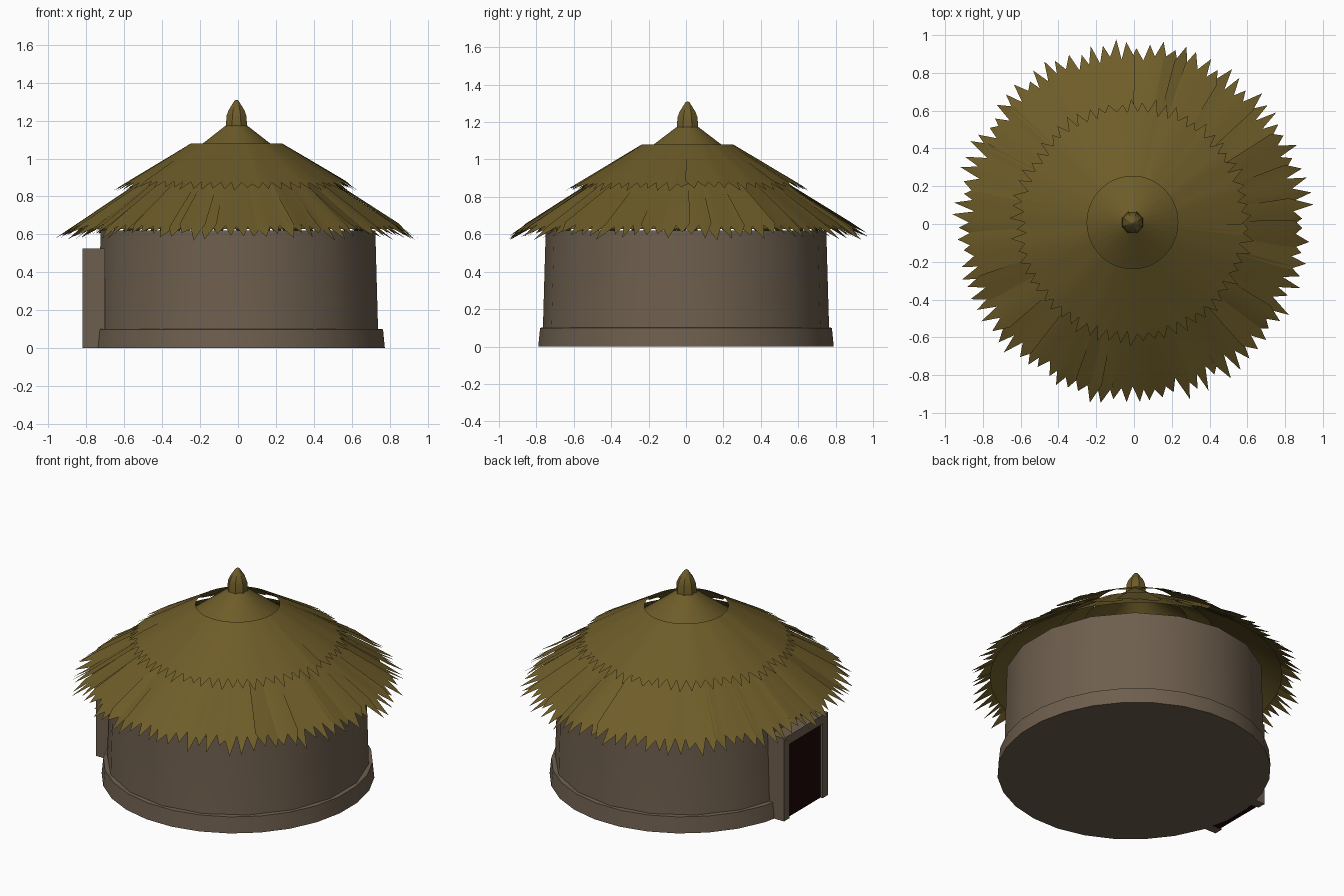
import bpy, bmesh, math, random
from mathutils import Vector

random.seed(4)
if "Cube" in bpy.data.objects:
    bpy.data.objects.remove(bpy.data.objects["Cube"], do_unlink=True)


def material(name, rgb):
    m = bpy.data.materials.new(name)
    m.use_nodes = True
    m.diffuse_color = (*rgb, 1)
    m.node_tree.nodes["Principled BSDF"].inputs["Base Color"].default_value = (*rgb, 1)
    return m


THATCH = material("dry thatch", (0.155, 0.108, 0.022))
CLAY = material("brown clay", (0.155, 0.113, 0.076))
DARK = material("dark doorway", (0.012, 0.002, 0.002))
SQUASH = 0.98          # plan is slightly narrower across x


def finish(bm, name, mat, smooth=None):
    mesh = bpy.data.meshes.new(name)
    bm.to_mesh(mesh)
    bm.free()
    mesh.materials.append(mat)
    ob = bpy.data.objects.new(name, mesh)
    bpy.context.collection.objects.link(ob)
    if smooth:
        bpy.ops.object.select_all(action='DESELECT')
        ob.select_set(True)
        bpy.context.view_layer.objects.active = ob
        bpy.ops.object.shade_smooth_by_angle(angle=math.radians(smooth))
    return ob


def polar(r, a, z):
    return Vector((r * math.cos(a) * SQUASH, r * math.sin(a), z))


def lathe(name, profile, sides, mat, smooth=None, cap_bottom=False, cap_top=False):
    """Rings from (radius, height) pairs, listed bottom to top."""
    bm = bmesh.new()
    rings = [[bm.verts.new(polar(r, math.tau * (i + 0.5) / sides, z)) for i in range(sides)]
             for r, z in profile]
    for lo, hi in zip(rings, rings[1:]):
        for i in range(sides):
            j = (i + 1) % sides
            bm.faces.new((lo[i], lo[j], hi[j], hi[i]))
    if cap_bottom:
        bm.faces.new(rings[0][::-1])
    if cap_top:
        bm.faces.new(rings[-1])
    return finish(bm, name, mat, smooth)


def box(name, lo, hi, mat):
    bm = bmesh.new()
    bmesh.ops.create_cube(bm, size=1)
    for v in bm.verts:
        v.co = [(a + b) / 2 + c * (b - a) for a, b, c in zip(lo, hi, v.co)]
    return finish(bm, name, mat)


def thatch(name, root, notch, tip, teeth, clump, lift, ragged):
    """Cone of overlapping clumps of straw, each with a saw-toothed lower edge."""
    bm = bmesh.new()
    step = math.tau / teeth
    k = 0
    while k < teeth:
        n = min(random.randint(*clump), teeth - k)
        flip = random.random() < 0.5
        rise = random.uniform(0.3, 1) * lift
        top, low, ends = [], [], []
        for i in range(n + 1):
            # clump edges overlap their neighbours; one edge lies higher
            a = (k + i) * step + (-0.2 if i == 0 else 0.2 if i == n else 0) * step
            t = i / n
            up = rise * (t if flip else 1 - t)
            r = notch[0] + random.uniform(-ragged, ragged) * 0.5
            top.append(bm.verts.new(polar(root[0], a, root[1])))
            low.append(bm.verts.new(polar(r, a, notch[1] + up)))
            if i < n:
                b = (k + i + 0.5 + random.uniform(-0.2, 0.2)) * step
                d = random.uniform(-ragged, ragged)
                ends.append(bm.verts.new(polar(tip[0] + d, b, tip[1] + up - d * 0.5)))
        for i in range(n):
            bm.faces.new((top[i], low[i], low[i + 1], top[i + 1]))
            bm.faces.new((low[i], ends[i], low[i + 1]))
        k += n
    return finish(bm, name, THATCH, 25)


# Clay walls and footing
lathe("footing", [(0.795, 0), (0.785, 0.1), (0.7, 0.105)], 28, CLAY, 30, cap_bottom=True)
lathe("round_wall", [(0.77, 0.03), (0.765, 0.1), (0.75, 0.62)], 18, CLAY, 40)

# Doorway on the side
Y0, Y1, JAMB, HEAD, FACE = -0.25, 0.19, 0.055, 0.525, -0.82
box("door_jamb_front", (FACE, Y0, 0), (-0.7, Y0 + JAMB, HEAD), CLAY)
box("door_jamb_back", (FACE, Y1 - JAMB, 0), (-0.7, Y1, HEAD), CLAY)
box("door_lintel", (FACE, Y0 + JAMB, HEAD - JAMB), (-0.7, Y1 - JAMB, HEAD), CLAY)
box("door_opening", (FACE + 0.012, Y0 + JAMB, 0.002), (-0.7, Y1 - JAMB, HEAD - JAMB), DARK)

# Thatched roof in tiers, from the eaves up
roof = [
    lathe("roof_lining", [(0.85, 0.628), (0.45, 0.905)], 40, THATCH, 30),
    thatch("lower_thatch", (0.45, 0.925), (0.87, 0.635), (0.95, 0.583), 92, (1, 4), 0.03, 0.035),
    thatch("upper_thatch", (0.245, 1.08), (0.585, 0.872), (0.645, 0.835), 66, (6, 14), 0.012, 0.02),
    lathe("roof_cap", [(0.3, 0.99), (0.05, 1.18)], 32, THATCH, 30, cap_top=True),
    lathe("roof_finial", [(0.062, 1.165), (0.058, 1.225), (0.046, 1.255), (0.012, 1.305), (0.004, 1.31)],
          8, THATCH, 30, cap_top=True),
]
for part in roof:
    part.location = (-0.008, 0.008, 0)
